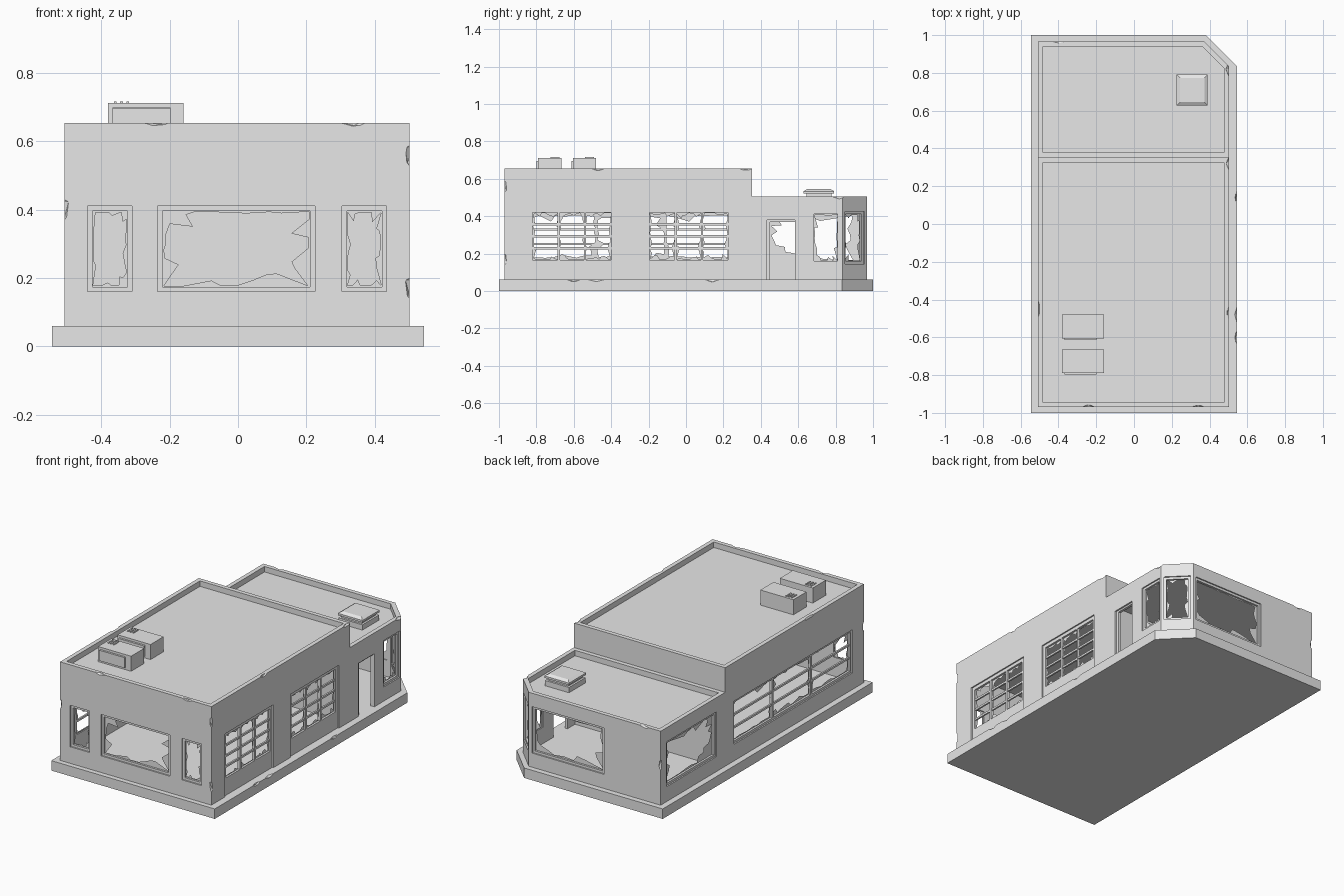
import bpy, bmesh, math, random
from mathutils import Matrix, Vector

random.seed(4)
if "Cube" in bpy.data.objects:
    bpy.data.objects.remove(bpy.data.objects["Cube"], do_unlink=True)

# One plain colour for the whole building
concrete = bpy.data.materials.new("concrete_grey")
concrete.use_nodes = True
concrete.diffuse_color = (0.8, 0.8, 0.8, 1)
concrete.node_tree.nodes["Principled BSDF"].inputs["Base Color"].default_value = (0.8, 0.8, 0.8, 1)


def finish(name, bm, matrix=Matrix()):
    bmesh.ops.recalc_face_normals(bm, faces=bm.faces)
    bm.transform(matrix)
    mesh = bpy.data.meshes.new(name)
    bm.to_mesh(mesh)
    bm.free()
    mesh.materials.append(concrete)
    obj = bpy.data.objects.new(name, mesh)
    bpy.context.scene.collection.objects.link(obj)
    return obj


def add_box(bm, x0, x1, y0, y1, z0, z1):
    size = Matrix.Diagonal((x1 - x0, y1 - y0, z1 - z0, 1))
    mid = Matrix.Translation(((x0 + x1) / 2, (y0 + y1) / 2, (z0 + z1) / 2))
    return bmesh.ops.create_cube(bm, size=1, matrix=mid @ size)["verts"]


def box(name, *bounds, matrix=Matrix()):
    bm = bmesh.new()
    add_box(bm, *bounds)
    return finish(name, bm, matrix)


def prism(name, outline, z0, z1):
    bm = bmesh.new()
    face = bm.faces.new([bm.verts.new((x, y, z0)) for x, y in outline])
    top = bmesh.ops.extrude_face_region(bm, geom=[face])["geom"]
    bmesh.ops.translate(bm, vec=(0, 0, z1 - z0), verts=[v for v in top if isinstance(v, bmesh.types.BMVert)])
    return finish(name, bm)


def cut(target, cutter):
    cutter.hide_render = True
    mod = target.modifiers.new("cut", 'BOOLEAN')
    mod.operation, mod.solver, mod.object = 'DIFFERENCE', 'EXACT', cutter
    bpy.context.view_layer.objects.active = target
    bpy.ops.object.modifier_apply(modifier=mod.name)
    bpy.data.objects.remove(cutter, do_unlink=True)


def rect(x0, x1, y0, y1, chamfer=0):
    if not chamfer:
        return [(x0, y0), (x1, y0), (x1, y1), (x0, y1)]
    return [(x0, y0), (x1, y0), (x1, y1 - chamfer), (x1 - chamfer, y1), (x0, y1)]


def chip(target, where, along, length=0.1):
    """Knock a shallow faceted chip out of an edge running along one axis."""
    bm = bmesh.new()
    bmesh.ops.create_icosphere(bm, subdivisions=1, radius=1)
    scale = [0.03, 0.03, 0.03]
    scale["xyz".index(along)] = length / 2
    spin = Matrix.Rotation(random.uniform(0, 1), 4, along.upper())
    cut(target, finish("chip_cutter", bm, Matrix.Translation(where) @ Matrix.Diagonal((*scale, 1)) @ spin))


# Plinth and the two hollow blocks
plinth = prism("plinth", rect(-0.545, 0.545, -1, 1, 0.165), 0, 0.06)
WEST, EAST, SOUTH, NORTH, STEP = -0.508, 0.502, -0.97, 0.967, 0.352
T = 0.026


def block(name, y0, y1, top, chamfer):
    body = prism(name, rect(WEST, EAST, y0, y1, chamfer), 0.058, top)
    inner = rect(WEST + T, EAST - T, y0 + T, y1 - T, chamfer * 0.9)
    cut(body, prism("room_cutter", inner, 0.03, top - 0.06))
    cut(body, prism("parapet_cutter", inner, top - 0.033, top + 0.1))
    return body


hall = block("hall", SOUTH, STEP, 0.654, 0)
office = block("office", STEP, NORTH, 0.506, 0.13)


# Wall frames: local x runs along the wall, local y points inward
def wall(x, y, degrees):
    return Matrix.Translation((x, y, 0)) @ Matrix.Rotation(math.radians(degrees), 4, 'Z')


front, right = wall(0, SOUTH, 0), wall(EAST, 0, 90)
back, left = wall(0, NORTH, 180), wall(WEST, 0, 270)
corner = wall(EAST - 0.065, NORTH - 0.065, 135)


def add_shards(bm, u0, u1, z0, z1, damage):
    """Thin jagged glass left around the edge of a pane."""
    per_side = 8
    corners = [Vector((u0, 0.02, z0)), Vector((u1, 0.02, z0)), Vector((u1, 0.02, z1)), Vector((u0, 0.02, z1))]
    mid = (corners[0] + corners[2]) / 2
    limit = min(u1 - u0, z1 - z0)
    ring = []
    for i in range(4):
        for k in range(per_side):
            p = corners[i].lerp(corners[(i + 1) % 4], (k + random.uniform(0, 0.5) * (k > 0)) / per_side)
            near = abs(k / per_side - 0.5) * 2
            reach = limit * damage * random.random() ** 2 * (0.3 + near)
            ring.append((p, p + (mid - p).normalized() * max(reach, 0.004)))
    outer = [bm.verts.new(p) for p, q in ring]
    inner = [bm.verts.new(q) for p, q in ring]
    for i in range(len(ring)):
        j = (i + 1) % len(ring)
        bm.faces.new((outer[i], outer[j], inner[j], inner[i]))


def window(name, body, place, u0, u1, z0, z1, cols=1, rows=1, damage=0.35, rim=0.014, sill=0):
    """Opening, recessed frame, glazing bars and broken glass."""
    cut(body, box("opening_cutter", u0, u1, -0.05, 0.06, z0, z1, matrix=place))
    bm = bmesh.new()
    near, far = 0.008, 0.026
    add_box(bm, u0, u0 + rim, near, far, z0, z1)
    add_box(bm, u1 - rim, u1, near, far, z0, z1)
    a, b, low, high = u0 + rim, u1 - rim, z0 + max(rim, sill), z1 - rim
    add_box(bm, a, b, near, far, z0, low)
    add_box(bm, a, b, near, far, high, z1)
    w, h, bar = (b - a) / cols, (high - low) / rows, 0.006
    for i in range(1, cols):
        add_box(bm, a + i * w - bar, a + i * w + bar, near, far, low, high)
    for j in range(1, rows):
        add_box(bm, a, b, 0.012, 0.022, low + j * h - bar, low + j * h + bar)
    finish(name, bm, place)
    glass = bmesh.new()
    for i in range(cols):
        add_shards(glass, a + i * w, a + (i + 1) * w, low, high, damage)
    finish(name + "_glass", glass, place)


window("front_window_small_a", hall, front, -0.44, -0.31, 0.16, 0.41)
window("front_window_large", hall, front, -0.235, 0.225, 0.16, 0.41)
window("front_window_small_b", hall, front, 0.305, 0.435, 0.16, 0.41)
for n, start in enumerate((-0.84, -0.215)):
    window(f"garage_door_{n + 1}", hall, right, start, start + 0.46, 0.06, 0.44, 3, 4, 0.25, 0.02, 0.105)
window("left_strip_window", hall, left, -0.27, 0.86, 0.16, 0.42, 3, 3, 0.25)
window("left_office_window", office, left, -0.91, -0.435, 0.15, 0.42)
window("right_office_window", office, right, 0.67, 0.825, 0.145, 0.425)
window("corner_window", office, corner, -0.075, 0.075, 0.145, 0.425)
window("back_window", office, back, -0.35, 0.13, 0.145, 0.425)

# Open doorway with its surround
cut(office, box("door_cutter", 0.432, 0.582, -0.05, 0.06, 0.06, 0.38, matrix=right))
bm = bmesh.new()
add_box(bm, 0.432, 0.45, 0.01, 0.026, 0.06, 0.38)
add_box(bm, 0.45, 0.582, 0.01, 0.026, 0.37, 0.38)
finish("door_surround", bm, right)

# Chipped edges
for x, z in ((EAST, 0.56), (EAST, 0.17), (WEST, 0.4)):
    chip(hall, (x + math.copysign(0.012, x), SOUTH - 0.012, z), 'z')
for x in (-0.24, 0.34):
    chip(hall, (x, SOUTH - 0.012, 0.668), 'x', 0.13)
for x, y in ((EAST, -0.47), (EAST, 0.32), (WEST, -0.45)):
    chip(hall, (x + math.copysign(0.012, x), y, 0.668), 'y', 0.13)
chip(office, (WEST - 0.012, NORTH + 0.012, 0.3), 'z')
chip(office, (-0.4, NORTH + 0.012, 0.52), 'x')
chip(office, (EAST + 0.012, 0.82, 0.515), 'y')
for y in (-0.6, -0.48, 0.14):
    chip(plinth, (0.557, y, 0.073), 'y', 0.12)

# Two rooftop cooling units with front panel and top slots
for n, y in enumerate((-0.665, -0.48)):
    unit = box(f"cooling_unit_{n + 1}", -0.38, -0.16, y - 0.125, y, 0.615, 0.712)
    cut(unit, box("panel_cutter", -0.368, -0.198, y - 0.2, y - 0.117, 0.63, 0.698))
    bm = bmesh.new()
    add_box(bm, -0.368, -0.198, y - 0.133, y - 0.115, 0.633, 0.696)
    for k in range(3):
        x = -0.363 + k * 0.018
        add_box(bm, x, x + 0.008, y - 0.06, y - 0.012, 0.71, 0.716)
    finish(f"cooling_unit_{n + 1}_grille", bm)

# Stepped roof hatch with a bevelled cap
bm = bmesh.new()
add_box(bm, 0.24, 0.376, 0.643, 0.777, 0.47, 0.53)
add_box(bm, 0.228, 0.388, 0.631, 0.789, 0.47, 0.505)
cap = add_box(bm, 0.226, 0.39, 0.628, 0.792, 0.521, 0.544)
lid = [v for v in cap if v.co.z > 0.54]
ledge = bmesh.ops.extrude_face_region(bm, geom=[f for f in lid[0].link_faces if all(v in lid for v in f.verts)])
for v in lid:
    v.co.z = 0.533
for v in ledge["geom"]:
    if isinstance(v, bmesh.types.BMVert):
        v.co.x += math.copysign(0.018, 0.308 - v.co.x)
        v.co.y += math.copysign(0.018, 0.71 - v.co.y)
finish("roof_hatch", bm)
